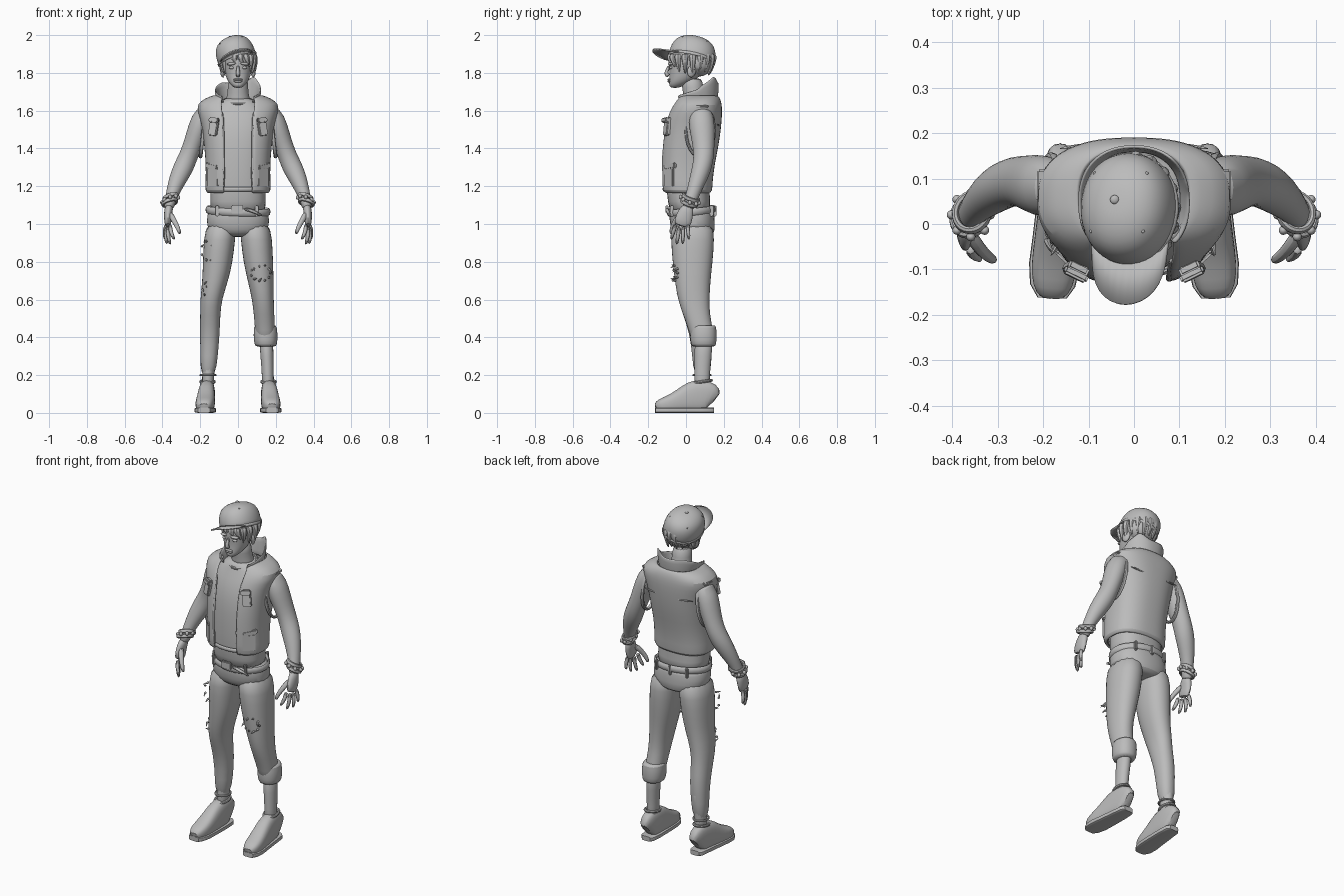
import bpy, bmesh, math, random
from mathutils import Vector, Euler

random.seed(4)
if "Cube" in bpy.data.objects:
    bpy.data.objects.remove(bpy.data.objects["Cube"])

grey = bpy.data.materials.new("plain grey")
grey.use_nodes = True
grey.diffuse_color = (.5, .5, .5, 1)
grey.node_tree.nodes["Principled BSDF"].inputs["Base Color"].default_value = (.5, .5, .5, 1)


def finish(name, bm, subsurf=0, thick=0, angle=40):
    """Turn a bmesh into a smooth shaded object."""
    bmesh.ops.recalc_face_normals(bm, faces=bm.faces)
    mesh = bpy.data.meshes.new(name)
    bm.to_mesh(mesh)
    bm.free()
    mesh.materials.append(grey)
    mesh.shade_smooth()
    mesh.set_sharp_from_angle(angle=math.radians(angle))
    obj = bpy.data.objects.new(name, mesh)
    bpy.context.collection.objects.link(obj)
    if thick:
        obj.modifiers.new("thickness", "SOLIDIFY").thickness = thick
    if subsurf:
        mod = obj.modifiers.new("smooth", "SUBSURF")
        mod.levels = mod.render_levels = subsurf
    return obj


def power(v, n):
    return math.copysign(abs(v) ** (2 / n), v)


def loft(name, rings, n=2, sides=16, ref=None, s=1, closed=False, subsurf=1):
    """Skin elliptical rings (x, y, z, ru, rv); level unless ref orients them along the path."""
    bm = bmesh.new()
    pts = [Vector((r[0] * s, r[1], r[2])) for r in rings]
    loops = []
    for i, r in enumerate(rings):
        u, v = Vector((1, 0, 0)), Vector((0, 1, 0))
        if ref:
            nxt = pts[(i + 1) % len(pts)] if closed else pts[min(i + 1, len(pts) - 1)]
            prv = pts[i - 1] if closed else pts[max(i - 1, 0)]
            t = (nxt - prv).normalized()
            u = Vector(ref).cross(t).normalized()
            v = t.cross(u)
        angles = [math.tau * k / sides for k in range(sides)]
        loops.append([bm.verts.new(pts[i] + u * r[3] * power(math.cos(a), n)
                                   + v * r[4] * power(math.sin(a), n)) for a in angles])
    for i in range(len(loops) - (not closed)):
        a, b = loops[i], loops[(i + 1) % len(loops)]
        for k in range(sides):
            bm.faces.new((a[k - 1], a[k], b[k], b[k - 1]))
    if not closed:
        bm.faces.new(loops[0])
        bm.faces.new(loops[-1])
    return finish(name, bm, subsurf)


def tube(name, pts, r0, r1, s=1, ref=(0, 1, 0), sides=8):
    last = len(pts) - 1
    radii = [r0 + (r1 - r0) * i / last for i in range(last + 1)]
    return loft(name, [(*p, r, r) for p, r in zip(pts, radii)], sides=sides, ref=ref, s=s)


def hoop(name, centre, rx, ry, r, flat=1, s=1, tilt=(0, 0, 0)):
    """Closed band around a centre."""
    rot = Euler(tilt)
    rings = []
    for k in range(24):
        a = math.tau * k / 24
        p = Vector(centre) + rot.to_matrix() @ Vector((rx * math.cos(a), ry * math.sin(a), 0))
        rings.append((*p, r, r * flat))
    axis = rot.to_matrix() @ Vector((0, 0, 1))
    return loft(name, rings, sides=8, ref=(axis.x * s, axis.y, axis.z), s=s, closed=True, subsurf=0)


def block(name, loc, size, rot=(0, 0, 0), bevel=.005):
    bm = bmesh.new()
    bmesh.ops.create_cube(bm, size=1)
    for v in bm.verts:
        v.co *= Vector(size)
    bmesh.ops.bevel(bm, geom=bm.edges[:], offset=bevel, segments=2, affect="EDGES")
    obj = finish(name, bm)
    obj.location, obj.rotation_euler = loc, rot
    return obj


def ball(name, loc, size, rot=(0, 0, 0)):
    bm = bmesh.new()
    bmesh.ops.create_uvsphere(bm, u_segments=16, v_segments=10, radius=1)
    for v in bm.verts:
        v.co *= Vector(size)
    obj = finish(name, bm)
    obj.location, obj.rotation_euler = loc, rot


def wrap(name, rings, n, thick, rise=None, steps=36):
    """Open-fronted shell from rings (z, y_front, y_back, rx, half_gap)."""
    bm = bmesh.new()
    rows = []
    for i, (z, yf, yb, rx, gap) in enumerate(rings):
        a0 = math.asin((gap / rx) ** (n / 2))
        row = []
        for k in range(steps + 1):
            a = a0 + (math.tau - 2 * a0) * k / steps
            x, y = rx * power(math.sin(a), n), (yf + yb) / 2 - (yb - yf) / 2 * power(math.cos(a), n)
            row.append(bm.verts.new((x, y, z + (rise(i, x, y) if rise else 0))))
        rows.append(row)
    for a, b in zip(rows, rows[1:]):
        for k in range(steps):
            bm.faces.new((a[k], a[k + 1], b[k + 1], b[k]))
    return finish(name, bm, 1, thick)


# Torso: shirt, pelvis and belt
loft("shirt", [(0, .025, 1.04, .15, .11), (0, .015, 1.12, .148, .112), (0, .01, 1.2, .145, .115),
               (0, .015, 1.32, .145, .12), (0, .03, 1.45, .158, .13), (0, .045, 1.55, .165, .12),
               (0, .055, 1.61, .15, .1), (0, .055, 1.65, .1, .085), (0, .05, 1.67, .062, .065)],
     n=2.4, sides=24)
hoop("neckline", (0, .045, 1.652), .075, .08, .007, tilt=(.2, 0, 0))
loft("pelvis", [(0, .03, 1.09, .158, .118), (0, .03, 1.05, .162, .12), (0, .035, .99, .17, .12),
                (0, .04, .95, .14, .11), (0, .045, .93, .07, .08)], n=2.3, sides=24)
hoop("belt", (0, .028, 1.07), .164, .122, .008, 2.4, tilt=(.08, .04, 0))
block("belt_buckle", (-.005, -.1, 1.078), (.065, .016, .045))
tube("belt_tail", [(.03, -.1, 1.08), (.08, -.1, 1.07), (.13, -.08, 1.04)], .011, .008, ref=(0, 0, 1))
for x, y in ((-.11, -.07), (.1, -.075), (-.1, .135), (.1, .135), (0, .152)):
    block("belt_loop", (x, y, 1.07), (.018, .02, .058))

# Legs
thigh = [(.085, .035, 1.02, .08, .11), (.098, .035, .92, .085, .118), (.107, .035, .8, .08, .108),
         (.12, .035, .7, .07, .096)]
left = [(.132, .04, .6, .058, .085), (.138, .055, .52, .055, .072), (.143, .08, .44, .054, .065),
        (.147, .09, .36, .05, .06)]
right = [(.143, .04, .6, .058, .085), (.147, .055, .52, .054, .072), (.149, .08, .42, .053, .062),
         (.153, .085, .3, .047, .052), (.159, .085, .19, .04, .045)]
for side, s, lower in (("left", 1, left), ("right", -1, right)):
    loft(side + "_trouser_leg", thigh + lower, n=2.2, s=s)
    loft(side + "_shin", [(.148, .095, .4, .038, .05), (.154, .09, .3, .036, .047),
                          (.158, .085, .2, .031, .04), (.16, .085, .1, .034, .044)], s=s)
    # Shoes, skinned from heel to toe
    shape = [(.162, .148, .12, .024), (.162, .13, .165, .038), (.163, .08, .18, .043), (.166, .03, .17, .046),
             (.17, -.03, .125, .049), (.175, -.09, .092, .052), (.179, -.135, .075, .046), (.18, -.163, .05, .028)]
    loft(side + "_shoe", [(x, y, h / 2, w, h / 2) for x, y, h, w in shape], n=2.8, ref=(0, 0, 1), s=s)
    loft(side + "_sole", [(x, y, .014, w + .004, .014) for x, y, h, w in shape], n=5, ref=(0, 0, 1), s=s, subsurf=0)
    hoop(side + "_shoe_collar", (.162, .085, .165), .036, .05, .008, s=s, tilt=(.15, 0, 0))
loft("rolled_cuff", [(.145, .092, .465, .052, .062), (.145, .092, .46, .061, .069), (.146, .092, .41, .066, .073),
                     (.147, .093, .36, .061, .068), (.147, .093, .348, .05, .06)], n=2.2)
hoop("trouser_hem", (-.159, .085, .2), .04, .045, .006)

# Torn cloth around the rips
for x, y, z, w, h, count in ((-.16, -.052, .86, .035, .05, 7), (-.175, -.03, .655, .015, .03, 4),
                             (.12, -.064, .74, .052, .042, 11)):
    for k in range(count):
        a = math.tau * k / count
        p = Vector((x + w * math.cos(a), y + .3 * abs(w * math.cos(a)), z + h * math.sin(a)))
        tip = p + Vector((random.uniform(-.02, .02), -.022, random.uniform(-.025, .025)))
        tube("torn_flap", [p + Vector((0, .012, 0)), p, tip], .014, .002, ref=(1, 0, 0), sides=4)

# Vest
wrap("vest", [(1.17, -.105, .115, .152, .07), (1.18, -.122, .13, .163, .072), (1.22, -.124, .128, .16, .072),
              (1.32, -.126, .14, .158, .073), (1.42, -.122, .162, .168, .075), (1.52, -.108, .175, .178, .076),
              (1.59, -.085, .18, .2, .08), (1.63, -.06, .178, .208, .085), (1.655, -.045, .172, .17, .085),
              (1.675, -.035, .16, .115, .075)], 2.5, -.012)


def collar_height(row, x, y):
    corner = max(0, 1 - abs(abs(x) - .08) / .05) * (.045 if x > 0 else .012) if y > .08 else 0
    return row / 2 * ((y + .05) * .32 + corner)


wrap("collar", [(1.645, -.05, .155, .098, .07), (1.665, -.064, .162, .11, .08), (1.68, -.072, .166, .116, .085)],
     2.3, -.01, collar_height)
hoop("vest_hem", (0, .003, 1.185), .157, .121, .006, 2)
for side, s in (("left", 1), ("right", -1)):
    tube(side + "_vest_placket", [(.077, -.108, 1.175), (.077, -.124, 1.3), (.079, -.115, 1.42),
                                  (.08, -.1, 1.52), (.084, -.075, 1.6)], .008, .008, s)
    hoop(side + "_armhole_trim", (.182, .075, 1.495), .14, .075, .008, 1.3, s=s, tilt=(0, 1.45, 0))
    block(side + "_chest_pocket", (s * .128, -.1, 1.515), (.048, .022, .095), (-.15, s * -.1, s * .45))
    block(side + "_chest_flap", (s * .128, -.11, 1.55), (.056, .02, .026), (-.15, s * -.1, s * .45))
    block(side + "_pocket_welt", (s * .137, -.084, 1.305), (.085, .022, .028), (0, s * -.15, s * .75))
    block(side + "_pocket_bag", (s * .132, -.09, 1.245), (.075, .014, .1), (0, 0, s * .72))
    block(side + "_shoulder_strap", (s * .175, .085, 1.638), (.085, .07, .014), (0, s * .5, 0))
    ball(side + "_shoulder_button", (s * .185, .085, 1.643), (.012, .012, .008))
tube("back_yoke_seam", [(-.17, .165, 1.53), (-.08, .178, 1.52), (.08, .178, 1.52), (.17, .165, 1.53)],
     .005, .005, ref=(0, 0, 1))

# Arms and hands
for side, s in (("left", 1), ("right", -1)):
    loft(side + "_arm", [(.13, .08, 1.6, .04, .05), (.18, .08, 1.575, .062, .066), (.208, .085, 1.51, .058, .07),
                         (.235, .092, 1.43, .052, .06), (.262, .095, 1.36, .05, .055), (.288, .085, 1.3, .055, .053),
                         (.318, .065, 1.24, .048, .047), (.345, .04, 1.17, .036, .037), (.362, .018, 1.11, .028, .033),
                         (.366, .01, 1.08, .028, .036)], ref=(0, 1, 0), s=s)
    loft(side + "_palm", [(.363, .015, 1.1, .024, .03), (.37, -.002, 1.06, .022, .042),
                          (.372, -.014, 1.02, .02, .047), (.37, -.024, .985, .015, .042)], ref=(0, 1, 0), s=s)
    for finger, base, tip in (("index", (.36, -.054, 1.0), (.335, -.08, .915)),
                              ("middle", (.368, -.035, .99), (.357, -.05, .888)),
                              ("ring", (.374, -.014, .99), (.376, -.018, .89)),
                              ("little", (.377, .007, 1.0), (.386, .016, .915))):
        mid = [(a + b) / 2 for a, b in zip(base, tip)]
        mid[0] += .01
        tube(f"{side}_{finger}_finger", [base, mid, tip], .014, .009, s)
    tube(side + "_thumb", [(.362, -.02, 1.06), (.34, -.055, 1.02), (.318, -.075, .98), (.306, -.08, .945)],
         .018, .01, s)
    for k in range(2):
        hoop(side + "_wristband", (.356 + .006 * k, .026 - .01 * k, 1.14 - .027 * k),
             .038, .043, .008, 1.4, s=s, tilt=(-.35, .3, 0))
    for k in range(8):
        a = math.tau * k / 8
        ball(side + "_band_stud", (s * (.359 + .043 * math.cos(a)), .02 + .048 * math.sin(a),
                                   1.127 - .014 * math.cos(a) - .016 * math.sin(a)), (.01, .01, .012))

# Neck and head
loft("neck", [(0, .05, 1.63, .075, .07), (0, .045, 1.67, .06, .058), (0, .035, 1.72, .054, .056),
              (0, .03, 1.78, .055, .06)])
loft("head", [(0, -.06, 1.72, .018, .018), (0, -.05, 1.732, .034, .04), (0, -.03, 1.752, .053, .06),
              (0, -.005, 1.785, .067, .083), (0, .014, 1.82, .076, .104), (0, .023, 1.86, .081, .118),
              (0, .028, 1.91, .082, .115), (0, .03, 1.95, .06, .08)], n=2.2, sides=20)
tube("nose", [(0, -.088, 1.84), (0, -.1, 1.815), (0, -.107, 1.793), (0, -.09, 1.782)], .008, .015, ref=(1, 0, 0))
for z, r in ((1.765, .006), (1.756, .007)):
    ball("lip", (0, -.089, z), (.025, .009, r))
for side, s in (("left", 1), ("right", -1)):
    ball(side + "_eye", (s * .033, -.079, 1.828), (.015, .009, .008))
    ball(side + "_brow", (s * .035, -.083, 1.848), (.025, .012, .008), (0, s * .1, s * .3))
    ball(side + "_ear", (s * .08, .03, 1.81), (.012, .024, .034), (-.2, 0, s * .3))

# Hair
ball("back_hair", (0, .065, 1.855), (.09, .08, .075))
for k in range(17):
    a = math.tau * (k / 17 - .11)
    x, y = .085 * math.cos(a), .03 + .108 * math.sin(a)
    front = y < -.04
    drop = .05 if front else random.uniform(.075, .11)
    if front and x < -.02:
        continue
    tube("hair_lock", [(x * .9, y, 1.9), (x * 1.08, y + .01 * math.sin(a), 1.875),
                       (x * 1.03 + .01 * front, y, 1.89 - drop * .7), (x * .92 + .025 * front, y * .92, 1.88 - drop)],
         .027, .005, ref=(0, 1, 0), sides=6)

# Tilted cap
pose = dict(location=(-.006, .03, 1.878), rotation_euler=(-.2, -.32, 0))
dome = [(0, 0, z, .105 * r, .124 * r) for z, r in
        ((-.012, .97), (0, 1), (.035, 1), (.07, .92), (.095, .76), (.112, .5), (.119, .2))]
cap_parts = [loft("cap_crown", dome, n=2.1, sides=24)]
bm = bmesh.new()
rows = []
for k in range(17):
    a = math.pi * k / 16
    x = math.cos(a)
    inner = (.095 * x, -.075 * math.sin(a) - .02, .008 - .01 * x * x)
    outer = (.088 * x, -.07 - .142 * math.sin(a) ** .7, .004 - .012 * x * x)
    rows.append((bm.verts.new(inner), bm.verts.new(outer)))
for a, b in zip(rows, rows[1:]):
    bm.faces.new((a[0], a[1], b[1], b[0]))
cap_parts.append(finish("cap_visor", bm, 0, .007))
cap_parts.append(hoop("cap_band", (0, 0, -.005), .104, .123, .004, 2))
for part in cap_parts:
    part.location, part.rotation_euler = pose["location"], pose["rotation_euler"]
turn = Euler(pose["rotation_euler"]).to_matrix()
ball("cap_button", Vector(pose["location"]) + turn @ Vector((0, 0, .119)), (.01, .01, .006))
for x, y in ((-.06, -.065), (.06, -.065), (-.06, .065), (.06, .065)):
    ball("cap_eyelet", Vector(pose["location"]) + turn @ Vector((x, y, .088)), (.004, .004, .004))
